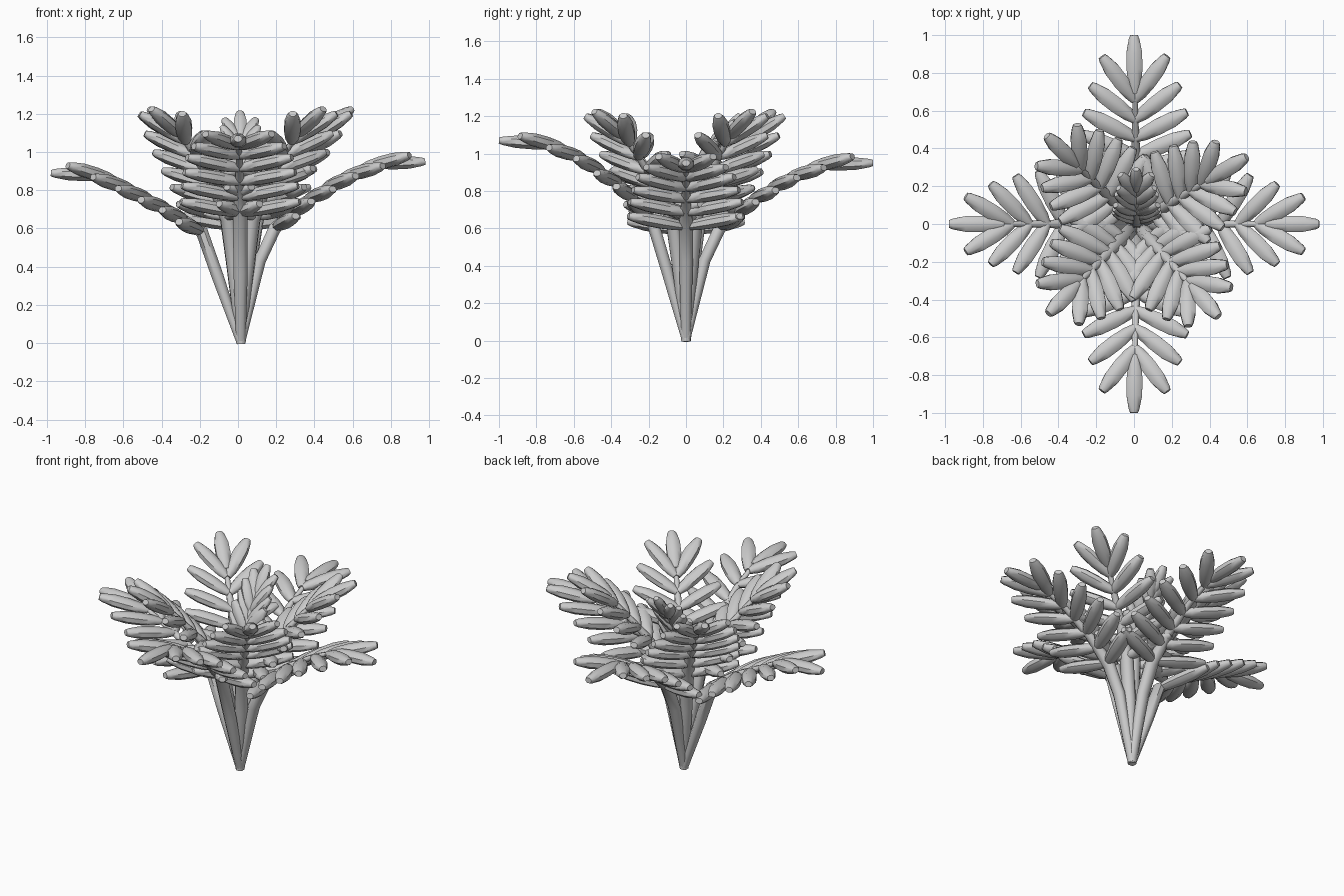
import bpy, bmesh, math
from mathutils import Vector

if "Cube" in bpy.data.objects:
    bpy.data.objects.remove(bpy.data.objects["Cube"])

ORIGIN = Vector((0.015, 0, 0))
SIDES = 8
PAIRS = 6


def add_tube(bm, pts, sizes, side):
    """Closed tube through pts; sizes are (half width, half thickness) per ring."""
    rings = []
    for i, p in enumerate(pts):
        t = (pts[min(i + 1, len(pts) - 1)] - pts[max(i - 1, 0)]).normalized()
        s = (side - t * side.dot(t)).normalized()
        n = s.cross(t)
        w, h = sizes[i]
        rings.append([bm.verts.new(p + s * w * math.cos(a) + n * h * math.sin(a))
                      for a in [2 * math.pi * (k + .5) / SIDES for k in range(SIDES)]])
    for a, b in zip(rings, rings[1:]):
        for k in range(SIDES):
            j = (k + 1) % SIDES
            bm.faces.new((a[k], a[j], b[j], b[k]))
    bm.faces.new(rings[0][::-1])
    bm.faces.new(rings[-1])


def add_leaflet(bm, base, tip, side, width):
    profile = [(0, .55), (.16, .86), (.42, 1.04), (.7, 1.02), (.93, .7), (1, .5)]
    add_tube(bm, [base.lerp(tip, t) for t, _ in profile],
             [(r * width, r * width * .8) for _, r in profile], side)


def along(path, f):
    """Point and tangent at fraction f of a polyline's length."""
    lens = [(b - a).length for a, b in zip(path, path[1:])]
    d = f * sum(lens)
    for (a, b), l in zip(zip(path, path[1:]), lens):
        if d <= l + 1e-6:
            return a + (b - a) * (d / l), (b - a).normalized()
        d -= l
    return path[-1], (path[-1] - path[-2]).normalized()


def finish(bm, name):
    bmesh.ops.recalc_face_normals(bm, faces=bm.faces)
    me = bpy.data.meshes.new(name)
    bm.to_mesh(me)
    bm.free()
    ob = bpy.data.objects.new(name, me)
    bpy.context.collection.objects.link(ob)
    bpy.context.view_layer.objects.active = ob
    ob.select_set(True)
    bpy.ops.object.shade_smooth_by_angle(angle=math.radians(50))
    ob.select_set(False)


def frond(name, heading, prof, tip, length=.33, angles=(66, 28), width=.044,
          flatten=.6, power=2.2, reach=.85):
    a = math.radians(heading)
    out = Vector((math.cos(a), math.sin(a), 0))
    side = Vector((-math.sin(a), math.cos(a), 0))
    at = lambda u, z: ORIGIN * max(0, 1 - u) + out * u + Vector((0, 0, z))
    path = [at(*p) for p in prof]
    # stalk swells to the first leaflets, then thins out
    radii = [.027, .040, .042, .028, .019, .013]
    bm = bmesh.new()
    add_tube(bm, path, [(r, r * .85) for r in radii], side)
    finish(bm, name + "_stalk")
    # leaflet pairs and one end leaflet
    bm = bmesh.new()
    for i in range(PAIRS):
        f = i / (PAIRS - 1)
        p, t = along(path[2:], .02 + reach * f)
        g = math.radians(angles[0] + (angles[1] - angles[0]) * f ** power)
        for s in (1, -1):
            d = t * math.cos(g) + side * s * math.sin(g)
            d.z *= flatten
            cross = d.cross(Vector((0, 0, 1))) if abs(d.z) < .8 else side
            add_leaflet(bm, p, p + d.normalized() * length * (1 - .1 * f), cross, width)
    add_leaflet(bm, path[-1] - (path[-1] - path[-2]).normalized() * .03,
                at(*tip), side, width)
    finish(bm, name + "_leaflets")


# low spreading fronds
low = [(0, 0), (.10, .43), (.18, .60), (.33, .74), (.52, .86), (.72, .95)]
frond("right_frond", 0, low, (.98, .95))
frond("back_frond", 90, low, (1.0, .95), angles=(66, 34), power=3, reach=.87)
frond("left_frond", 180, [(0, 0), (.12, .35), (.2, .58), (.35, .69), (.55, .80), (.72, .89)], (.98, .89))
frond("front_frond", 270, [(0, 0), (.10, .37), (.19, .67), (.33, .82), (.53, .97), (.72, 1.06)],
      (1.0, 1.07), angles=(66, 34), power=3, reach=.87)

# taller diagonal fronds
tall = [(0, 0), (.055, .4), (.10, .65), (.21, .83), (.34, .98), (.46, 1.11)]
for name, heading, end in (("back_right", 31, .69), ("back_left", 135, .66),
                           ("front_left", 226, .66), ("front_right", 312, .66)):
    frond(name + "_frond", heading, tall, (end, 1.225), length=.31, angles=(70, 30), flatten=.75)

# small upright frond in the middle
frond("middle_frond", 90, [(0, 0), (.01, .4), (.02, .72), (.06, .87), (.12, .99), (.19, 1.08)],
      (.29, 1.21), length=.21, angles=(35, 26), width=.035, flatten=1)
